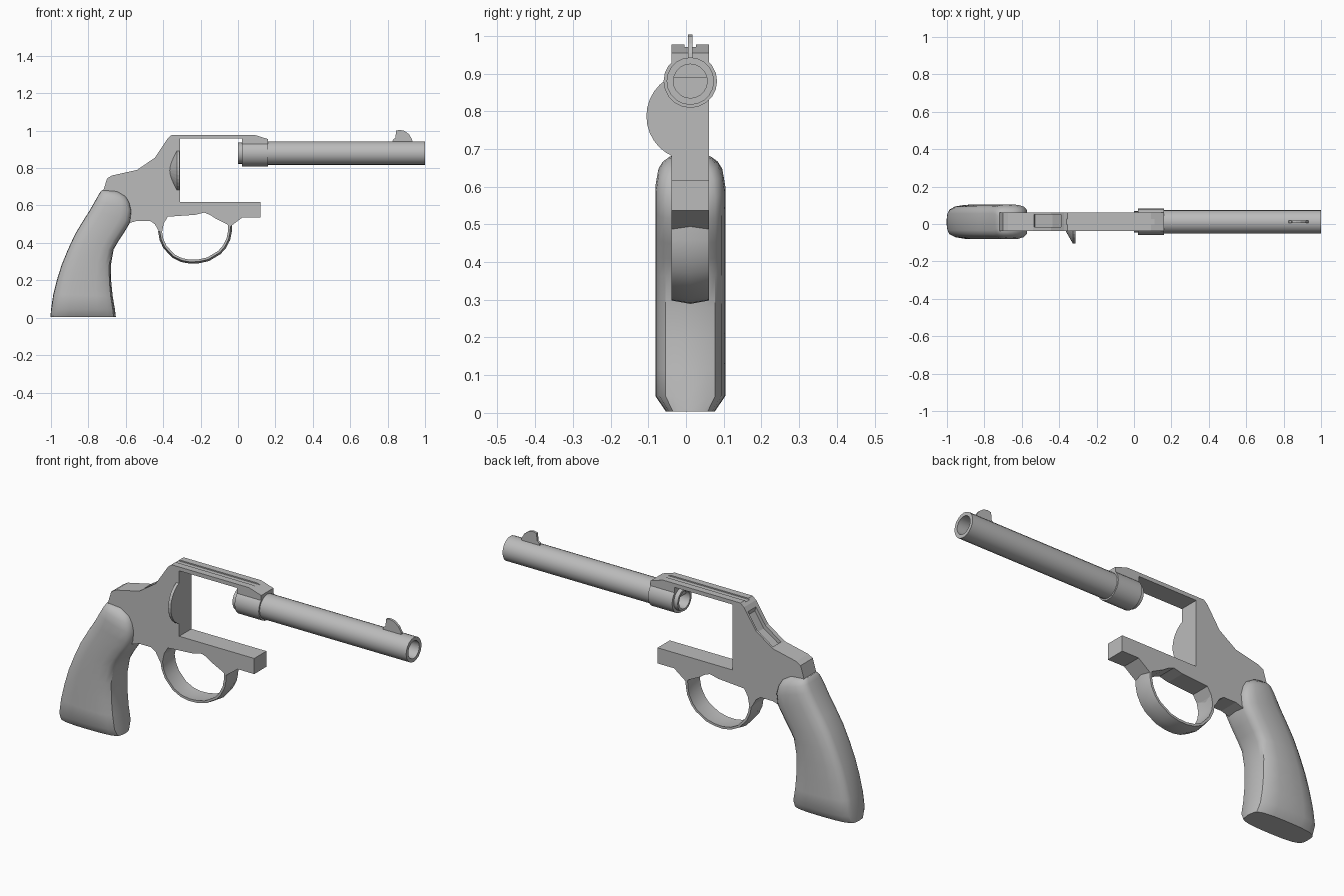
import bpy, bmesh, math
from mathutils import Vector

if "Cube" in bpy.data.objects:
    bpy.data.objects.remove(bpy.data.objects["Cube"])

CY = 0.0115          # centre plane of frame and barrel
HW = 0.05            # half width of the frame

steel = bpy.data.materials.new("plain grey")
steel.diffuse_color = (0.5, 0.5, 0.5, 1)
steel.use_nodes = True
steel.node_tree.nodes["Principled BSDF"].inputs["Base Color"].default_value = steel.diffuse_color


def finish(name, bm, smooth=None):
    bmesh.ops.recalc_face_normals(bm, faces=bm.faces)
    me = bpy.data.meshes.new(name)
    bm.to_mesh(me)
    bm.free()
    me.materials.append(steel)
    ob = bpy.data.objects.new(name, me)
    bpy.context.collection.objects.link(ob)
    if smooth:
        bpy.ops.object.select_all(action='DESELECT')
        ob.select_set(True)
        bpy.context.view_layer.objects.active = ob
        bpy.ops.object.shade_smooth_by_angle(angle=math.radians(smooth))
    return ob


def prism(name, outline, y0, y1):
    """Extrude an x-z outline from y0 to y1."""
    bm = bmesh.new()
    a = [bm.verts.new((x, y0, z)) for x, z in outline]
    b = [bm.verts.new((x, y1, z)) for x, z in outline]
    bm.faces.new(a)
    bm.faces.new(b[::-1])
    n = len(a)
    for i in range(n):
        j = (i + 1) % n
        bm.faces.new((a[i], b[i], b[j], a[j]))
    return finish(name, bm)


def loft(name, rings, smooth, caps=True, closed=False):
    """Skin closed rings of points."""
    bm = bmesh.new()
    vs = [[bm.verts.new(p) for p in r] for r in rings]
    n = len(vs[0])
    for k in range(len(vs) if closed else len(vs) - 1):
        r, s = vs[k], vs[(k + 1) % len(vs)]
        for i in range(n):
            j = (i + 1) % n
            bm.faces.new((r[i], r[j], s[j], s[i]))
    if caps and not closed:
        bm.faces.new(vs[0])
        bm.faces.new(vs[-1][::-1])
    return finish(name, bm, smooth)


def lathe(profile, z, sides):
    """Rings of (x, radius) turned around an x axis at height z."""
    return [[(x, CY + r * math.cos(2 * math.pi * i / sides),
              z + r * math.sin(2 * math.pi * i / sides)) for i in range(sides)]
            for x, r in profile]


# Frame: one plate with the open window
frame = prism("frame", [
    (-.72, .68), (-.70, .745), (-.675, .76), (-.54, .79), (-.445, .855),
    (-.375, .96), (-.355, .977), (.09, .977), (.16, .955), (.16, .89),
    (.022, .89), (.022, .957), (-.31, .957), (-.31, .618), (.12, .618),
    (.12, .537), (.025, .537), (-.04, .488), (-.06, .50), (-.12, .53),
    (-.15, .55), (-.18, .562), (-.23, .55), (-.375, .54), (-.40, .50),
    (-.42, .457), (-.445, .50), (-.47, .518), (-.54, .518), (-.60, .50),
    (-.66, .56)], CY - HW, CY + HW)

# Recess in the rear slope and the shallow sighting groove, cut from the frame
slot = prism("slot_cutter", [(-.535, .80), (-.53, .775), (-.435, .838),
                             (-.385, .915), (-.40, .98), (-.52, .90)], -.015, .05)
groove = prism("groove_cutter", [(-.40, .971), (.20, .971), (.20, 1.02), (-.40, 1.02)],
               CY - .015, CY + .015)
for cutter in (slot, groove):
    m = frame.modifiers.new("cut", 'BOOLEAN')
    m.operation = 'DIFFERENCE'
    m.object = cutter
    m.solver = 'EXACT'
    cutter.hide_render = True
    cutter.hide_viewport = True

# Barrel with collar and through bore
loft("barrel", lathe([(.0, .045), (.0, .057), (.022, .057), (.022, .071), (.16, .071),
                      (.16, .063), (1, .063), (1, .045)], .88, 20), 35, closed=True)

# Front sight blade
prism("front_sight", [(.825, .93), (.828, .952), (.842, .962), (.845, 1.0), (.865, 1.004),
                      (.89, .999), (.915, .98), (.93, .955), (.935, .93)],
      CY - .006, CY + .006)

# Recoil shield: shallow cone kept on the front side only
shield = loft("recoil_shield", lathe([(-.312, .1165), (-.327, .1165), (-.365, .05)],
                                     .787, 32), None)
bm = bmesh.new()
bm.from_mesh(shield.data)
cut = bmesh.ops.bisect_plane(bm, geom=bm.verts[:] + bm.edges[:] + bm.faces[:],
                             plane_co=(0, -.03, 0), plane_no=(0, 1, 0), clear_outer=True)
bmesh.ops.holes_fill(bm, edges=[e for e in bm.edges if e.is_boundary])
bm.to_mesh(shield.data)
bm.free()

# Trigger guard: strip with a slight ridge on its outer face
path = [(-.043, .51), (-.045, .46), (-.053, .42), (-.075, .378), (-.10, .35),
        (-.16, .314), (-.21, .303), (-.255, .301), (-.30, .309), (-.345, .331),
        (-.39, .38), (-.408, .42), (-.415, .46), (-.405, .51)]
rings = []
for i, p in enumerate(path):
    a, b = Vector(path[max(i - 1, 0)]), Vector(path[min(i + 1, len(path) - 1)])
    t = (b - a).normalized()
    out = Vector((-t.y, t.x))
    if out.dot(Vector(p) - Vector((-.23, .48))) < 0:
        out = -out
    rings.append([(p[0] + out.x * d, CY + y, p[1] + out.y * d) for d, y in
                  ((-.009, -HW), (-.004, 0), (-.009, HW), (.003, HW), (.012, 0), (.003, -HW))])
loft("trigger_guard", rings, 30)

# Grip: rear point, front point and width at each station
stations = [
    (-1.0, .004, -.653, .004, .70), (-.997, .045, -.658, .045, 1),
    (-.985, .125, -.67, .115, 1), (-.965, .205, -.678, .195, 1),
    (-.94, .285, -.68, .28, 1), (-.907, .365, -.665, .365, 1),
    (-.87, .445, -.64, .408, 1), (-.83, .512, -.612, .45, 1),
    (-.79, .575, -.573, .515, 1), (-.76, .628, -.567, .57, 1),
    (-.742, .66, -.578, .615, .93), (-.733, .675, -.595, .645, .80),
    (-.725, .682, -.635, .674, .60)]
half = [(.0, .045), (.03, .066), (.12, .082), (.28, .091), (.5, .093),
        (.72, .091), (.88, .082), (.965, .066), (.985, .045)]
section = ([(-.008, 0)] + [(t, -w) for t, w in half] + [(1, 0)]
           + [(t, w) for t, w in reversed(half)])
loft("grip", [[(x0 + (x1 - x0) * t, CY + w * k, z0 + (z1 - z0) * t) for t, w in section]
              for x0, z0, x1, z1, k in stations], 38)
